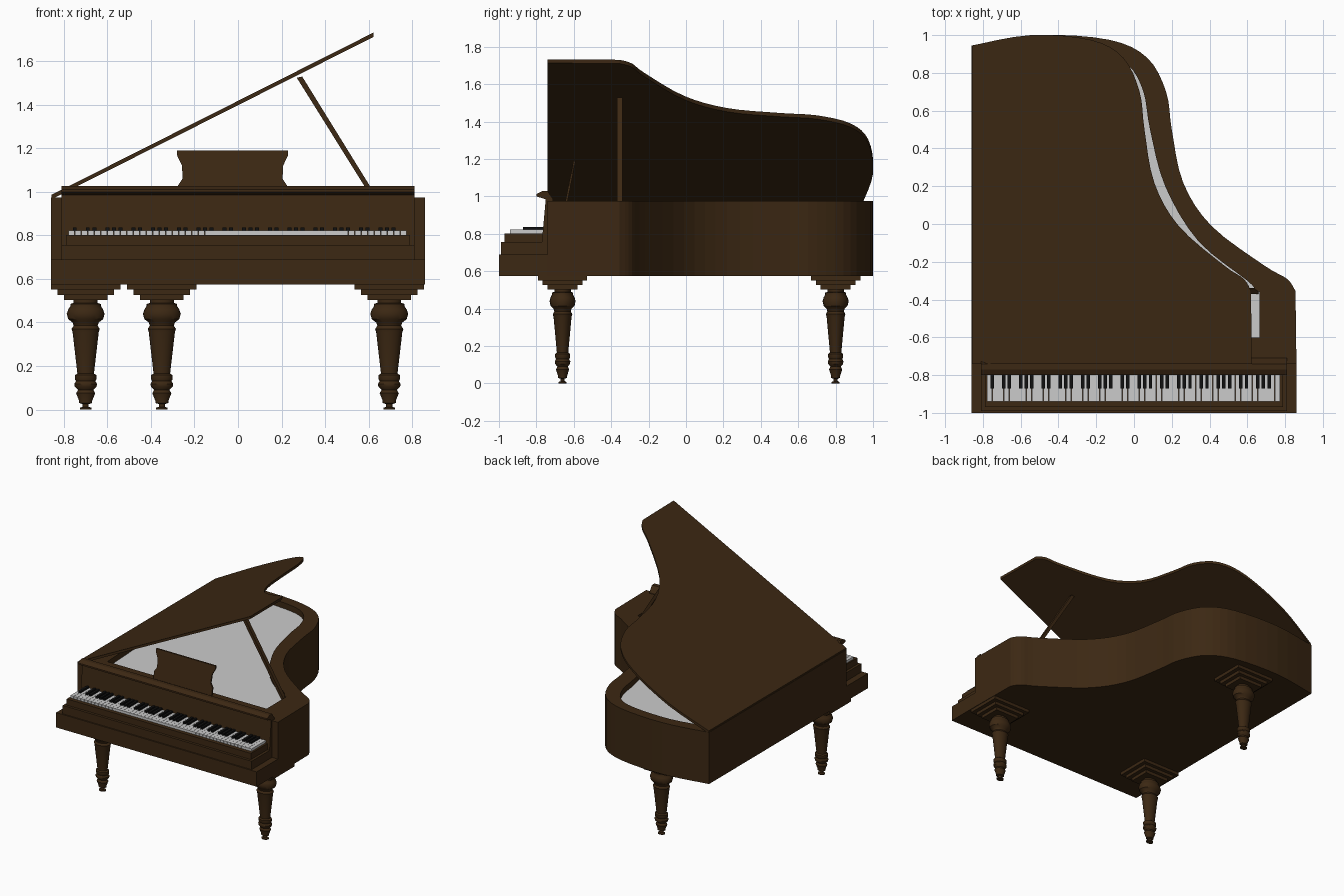
import bpy
import bmesh
import math
from mathutils import Vector

if "Cube" in bpy.data.objects:
    bpy.data.objects.remove(bpy.data.objects["Cube"], do_unlink=True)


def material(name, colour):
    mat = bpy.data.materials.new(name)
    mat.use_nodes = True
    mat.diffuse_color = (*colour, 1)
    mat.node_tree.nodes["Principled BSDF"].inputs["Base Color"].default_value = (*colour, 1)
    return mat


WOOD = material("dark_wood", (0.045, 0.021, 0.0065))
PALE = material("pale_grey", (0.6, 0.6, 0.6))
BLACK = material("black", (0.005, 0.005, 0.005))


def finish(name, bm, *mats):
    bmesh.ops.recalc_face_normals(bm, faces=bm.faces)
    mesh = bpy.data.meshes.new(name)
    bm.to_mesh(mesh)
    bm.free()
    for mat in mats:
        mesh.materials.append(mat)
    obj = bpy.data.objects.new(name, mesh)
    bpy.context.collection.objects.link(obj)
    return obj


def prism(name, outline, axis, low, high, mat=WOOD, warp=None):
    """Extrude a flat outline along one axis, then optionally warp its points."""
    place = {
        "x": lambda a, b, t: (t, a, b),
        "y": lambda a, b, t: (a, t, b),
        "z": lambda a, b, t: (a, b, t),
    }[axis]
    bm = bmesh.new()
    ends = [[bm.verts.new(place(a, b, t)) for a, b in outline] for t in (low, high)]
    bm.faces.new(ends[0])
    bm.faces.new(ends[1])
    bridge(bm, *ends)
    if warp:
        for vert in bm.verts:
            vert.co = warp(vert.co)
    return finish(name, bm, mat)


def bridge(bm, first, second):
    for i in range(len(first)):
        j = (i + 1) % len(first)
        bm.faces.new((first[i], first[j], second[j], second[i]))


def boxes(name, spans, mat=WOOD):
    """Several boxes in one object, each given as x, y and z ranges."""
    bm = bmesh.new()
    for xs, ys, zs in spans:
        cube = bmesh.ops.create_cube(bm, size=1)["verts"]
        for vert in cube:
            vert.co = [r[0] if c < 0 else r[1] for c, r in zip(vert.co, (xs, ys, zs))]
    return finish(name, bm, mat)


def spline(points, steps=4):
    """Smooth curve through every control point."""
    pts = [Vector(p) for p in points]
    pts = [pts[0]] + pts + [pts[-1]]
    curve = []
    for a, b, c, d in zip(pts, pts[1:], pts[2:], pts[3:]):
        for k in range(steps):
            t = k / steps
            curve.append(b + 0.5 * t * ((c - a) + t * (2 * a - 5 * b + 4 * c - d)
                                        + t * t * (3 * b - a - 3 * c + d)))
    return curve + [pts[-1]]


# Curved case with a recessed soundboard
BOTTOM, TOP, BOARD, FRONT = 0.575, 0.975, 0.93, -0.74
bend = [(.855, -.355), (.81, -.29), (.69, -.22), (.41, -.01), (.26, .22), (.2, .5),
        (.17, .7), (.07, .88), (-.13, .975), (-.5, 1), (-.86, .945)]
inner_bend = [(.665, -.36), (.64, -.345), (.6, -.3), (.34, -.09), (.165, .2), (.085, .5),
              (.05, .7), (-.03, .84), (-.18, .905), (-.5, .92), (-.78, .87)]
outer = [Vector((-.86, FRONT)), Vector((.86, FRONT))] + spline(bend)
inner = [Vector((-.7, -.6)), Vector((.665, -.6))] + spline(inner_bend)

bm = bmesh.new()
loops = [[bm.verts.new((p.x, p.y, z)) for p in line]
         for line, z in ((outer, BOTTOM), (outer, TOP), (inner, TOP), (inner, BOARD))]
for lower, upper in zip(loops, loops[1:]):
    bridge(bm, lower, upper)
bm.faces.new(loops[0])
bm.faces.new(loops[-1]).material_index = 1
finish("case", bm, WOOD, PALE)

# Raised lid, hinged along the left edge
HINGE, SLOPE, SHRINK = -0.84, 0.504, 0.861


def raise_lid(co):
    x = HINGE + (co.x - HINGE) * SHRINK
    return Vector((x, co.y, co.z + (x - HINGE) * SLOPE))


prism("lid", outer, "z", TOP, TOP + 0.02, warp=raise_lid)
prism("lid_prop", [(.27, 1.525), (.295, 1.53), (.66, .94), (.635, .94)], "y", -.37, -.34)

# Key bed, stepped up towards the keys
boxes("key_bed", [
    ((-.86, .86), (-1, FRONT), (BOTTOM, .69)),
    ((-.81, .81), (-.99, FRONT), (.69, .755)),
    ((-.79, .79), (-.97, FRONT), (.755, .803)),
])

# Fallboard with a rolled lip
prism("fallboard", [(-.775, .69), (-.765, .82), (-.75, .985), (-.8, 1), (-.8, 1.012),
                    (-.77, 1.028), (-.74, 1.028), (-.71, .985), (-.71, .69)],
      "x", -.81, .81)

# Keyboard
START, END, COUNT = -0.78, 0.775, 52
step = (END - START) / COUNT
gap = 0.0008
white, black = [], []
for i in range(COUNT):
    left = START + i * step
    white.append(((left + gap, left + step - gap), (-.94, -.765), (.8, .822)))
    if "ABCDEFG"[i % 7] in "ACDFG" and i < COUNT - 1:
        edge = left + step
        black.append(((edge - .009, edge + .009), (-.872, -.765), (.815, .836)))
boxes("white_keys", white, PALE)
boxes("black_keys", black, BLACK)

# Music desk, leaning back
half = [(.255, 1.19), (.255, 1.168), (.232, 1.12), (.23, 1.06), (.25, 1.03), (.25, .96)]
middle = -0.025
desk = [(middle + a, b) for a, b in half] + [(middle - a, b) for a, b in reversed(half)]
prism("music_desk", desk, "y", -.645, -.633,
      warp=lambda co: Vector((co.x, co.y + (co.z - TOP) * 0.2, co.z)))

# Turned legs under stepped mounting plates
turning = [(.0, .51), (.055, .51), (.055, .49), (.07, .485), (.07, .475), (.08, .46),
           (.087, .44), (.08, .415), (.06, .4), (.055, .385), (.065, .37), (.06, .355),
           (.038, .165), (.05, .158), (.05, .14), (.044, .13), (.052, .118), (.05, .105),
           (.035, .09), (.044, .075), (.03, .04), (.03, .03), (.014, .025), (.014, .012),
           (.027, .008), (.027, 0), (0, 0)]
SIDES = 24
DEPTH_RATIO = 0.8


def leg(name, x, y):
    bm = bmesh.new()
    points = [bm.verts.new((r, 0, z)) for r, z in turning]
    edges = [bm.edges.new(pair) for pair in zip(points, points[1:])]
    bmesh.ops.spin(bm, geom=points + edges, cent=(0, 0, 0), axis=(0, 0, 1),
                   angle=math.tau, steps=SIDES, use_duplicate=False)
    bmesh.ops.remove_doubles(bm, verts=bm.verts, dist=0.0005)
    for vert in bm.verts:
        vert.co = (x + vert.co.x, y + vert.co.y * DEPTH_RATIO, vert.co.z)
    obj = finish(name, bm, WOOD)
    bpy.ops.object.select_all(action="DESELECT")
    bpy.context.view_layer.objects.active = obj
    obj.select_set(True)
    bpy.ops.object.shade_smooth_by_angle(angle=math.radians(35))

    plates = []
    for level in range(3):
        wide, deep = 0.16 - 0.03 * level, 0.132 - 0.026 * level
        top = BOTTOM - 0.024 * level
        plates.append(((x - wide, x + wide), (y - deep, y + deep), (top - 0.024, top)))
    boxes(name + "_mount", plates)


leg("front_right_leg", -.7, -.66)
leg("front_left_leg", .695, -.66)
leg("rear_leg", -.35, .8)
